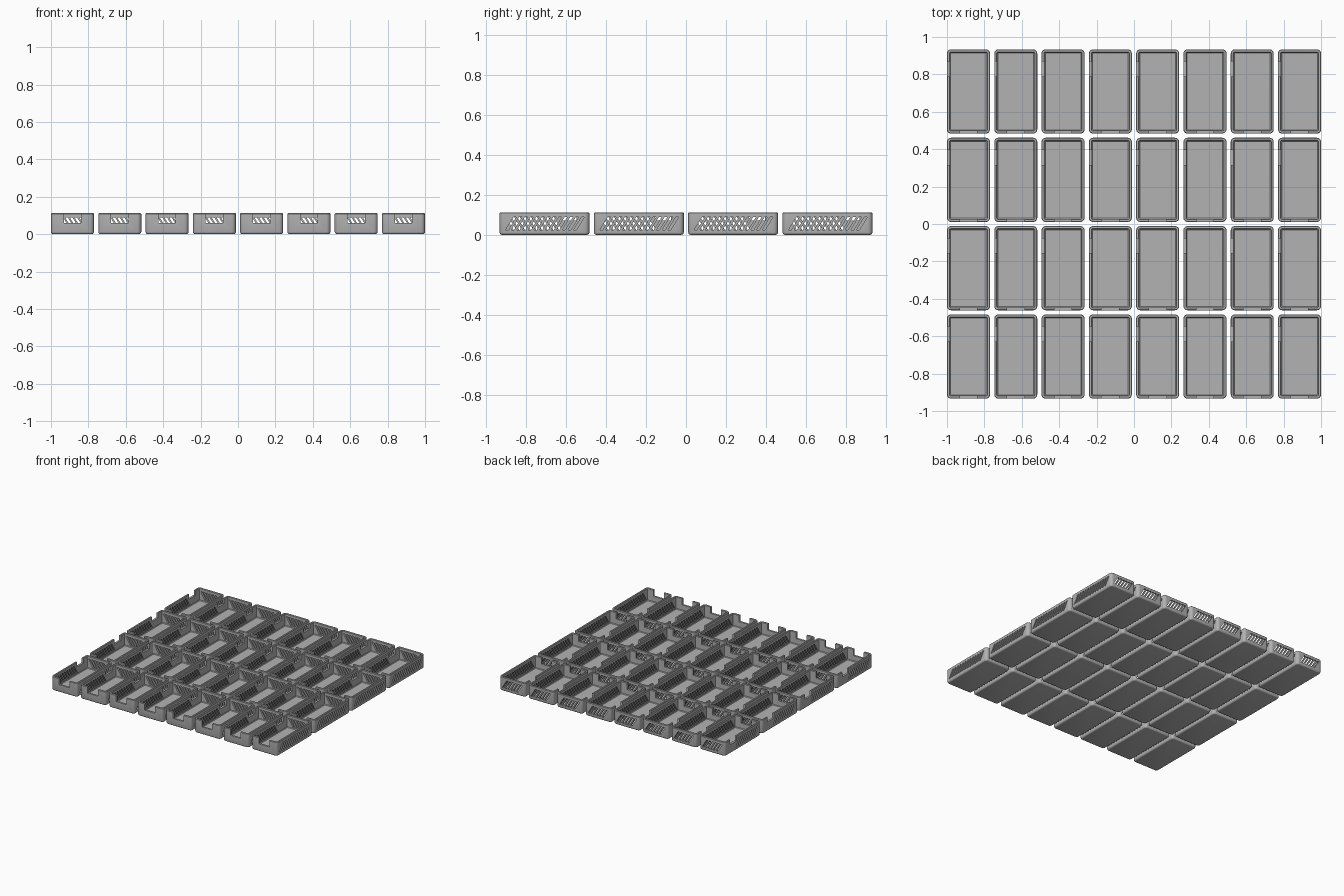
import bpy, bmesh, math
from mathutils import Vector

if "Cube" in bpy.data.objects:
    bpy.data.objects.remove(bpy.data.objects["Cube"])

W, L, H = 0.23, 0.45, 0.112          # tray size
WALL, FLOOR, RAD = 0.016, 0.014, 0.022
PITCH_X, PITCH_Y = (2 - W) / 7, 0.4725
Z0, Z1, LEAN, SLOT = 0.025, 0.09, 0.04, 0.014   # slanted slot shape

grey = bpy.data.materials.new("plain_grey")
grey.diffuse_color = (0.45, 0.45, 0.45, 1)
grey.use_nodes = True
grey.node_tree.nodes["Principled BSDF"].inputs["Base Color"].default_value = grey.diffuse_color


def ring(bm, inset, z):
    """Rounded rectangle loop, inset from the tray outline."""
    r, pts = RAD - inset, []
    for k, (sx, sy) in enumerate(((1, 1), (-1, 1), (-1, -1), (1, -1))):
        cx, cy = sx * (W / 2 - RAD), sy * (L / 2 - RAD)
        for s in range(6):
            a = math.pi / 2 * (k + s / 5)
            pts.append(bm.verts.new((cx + r * math.cos(a), cy + r * math.sin(a), z)))
    return pts


def prism(bm, quad, depth):
    """Six-sided cutter made by sweeping a quad along a vector."""
    a = [bm.verts.new(p) for p in quad]
    b = [bm.verts.new(Vector(p) + Vector(depth)) for p in quad]
    bm.faces.new(a)
    bm.faces.new(b[::-1])
    for i in range(4):
        j = (i + 1) % 4
        bm.faces.new((a[j], a[i], b[i], b[j]))


def slanted(start, lean):
    """Slot outline as (along wall, height) pairs."""
    return [(start, Z0), (start + SLOT, Z0), (start + SLOT + lean, Z1), (start + lean, Z1)]


def box_outline(a, b, z):
    return [(a, z), (b, z), (b, H + 0.02), (a, H + 0.02)]


def make_object(name, bm):
    bmesh.ops.recalc_face_normals(bm, faces=bm.faces)
    mesh = bpy.data.meshes.new(name)
    bm.to_mesh(mesh)
    bm.free()
    obj = bpy.data.objects.new(name, mesh)
    bpy.context.collection.objects.link(obj)
    return obj


# Tray shell: rounded lower edge, walls, rim, inner fillet and floor
bm = bmesh.new()
profile = [(0.012, 0), (0.006, 0.002), (0.002, 0.006), (0, 0.012),
           (0, H - 0.003), (0.003, H), (WALL - 0.003, H), (WALL, H - 0.003),
           (WALL, FLOOR + 0.005), (WALL + 0.004, FLOOR)]
loops = [ring(bm, i, z) for i, z in profile]
for lo, hi in zip(loops, loops[1:]):
    for i in range(len(lo)):
        j = (i + 1) % len(lo)
        bm.faces.new((lo[i], lo[j], hi[j], hi[i]))
bm.faces.new(loops[0][::-1])
bm.faces.new(loops[-1])
tray = make_object("tray", bm)
tray.data.materials.append(grey)

# Cutters: slanted vents in right, left and back walls, plus two rim notches
bm = bmesh.new()
T = 0.04


def cut_side(outline, sign):
    x = sign * W / 2 - T / 2
    prism(bm, [(x, y, z) for y, z in outline], (T, 0, 0))


def cut_end(outline, sign):
    y = sign * L / 2 - T / 2
    prism(bm, [(x, y, z) for x, z in outline], (0, T, 0))


for i in range(13):
    cut_side(slanted(-0.195 + i * 0.0284, LEAN), 1)
for i in range(9):
    cut_side(slanted(-0.155 + i * 0.0284, -LEAN), -1)
for i in range(6):
    cut_end(slanted(-0.0495 + i * 0.025, -LEAN), 1)
cut_side(box_outline(0.08, 0.16, 0.073), -1)
cut_end(box_outline(-0.046, 0.046, 0.06), -1)
cutter = make_object("vent_cutter", bm)
cutter.hide_render = True

mod = tray.modifiers.new("vents", 'BOOLEAN')
mod.operation = 'DIFFERENCE'
mod.solver = 'EXACT'
mod.object = cutter
bpy.context.view_layer.update()
dg = bpy.context.evaluated_depsgraph_get()
mesh = bpy.data.meshes.new_from_object(tray.evaluated_get(dg))
mesh.name = "vented_tray"
tray.modifiers.clear()
tray.data = mesh
bpy.data.objects.remove(cutter)

# Smooth the rounded corners, keep the cut edges sharp
bpy.context.view_layer.objects.active = tray
tray.select_set(True)
bpy.ops.object.shade_smooth_by_angle(angle=math.radians(35))
mesh = tray.data

# Grid of trays, eight across and four deep
for row in range(4):
    for col in range(8):
        obj = tray if row == col == 0 else bpy.data.objects.new("tray", mesh)
        if obj is not tray:
            bpy.context.collection.objects.link(obj)
        obj.name = f"tray_{row + 1}_{col + 1}"
        obj.location = ((col - 3.5) * PITCH_X, (row - 1.5) * PITCH_Y, 0)
